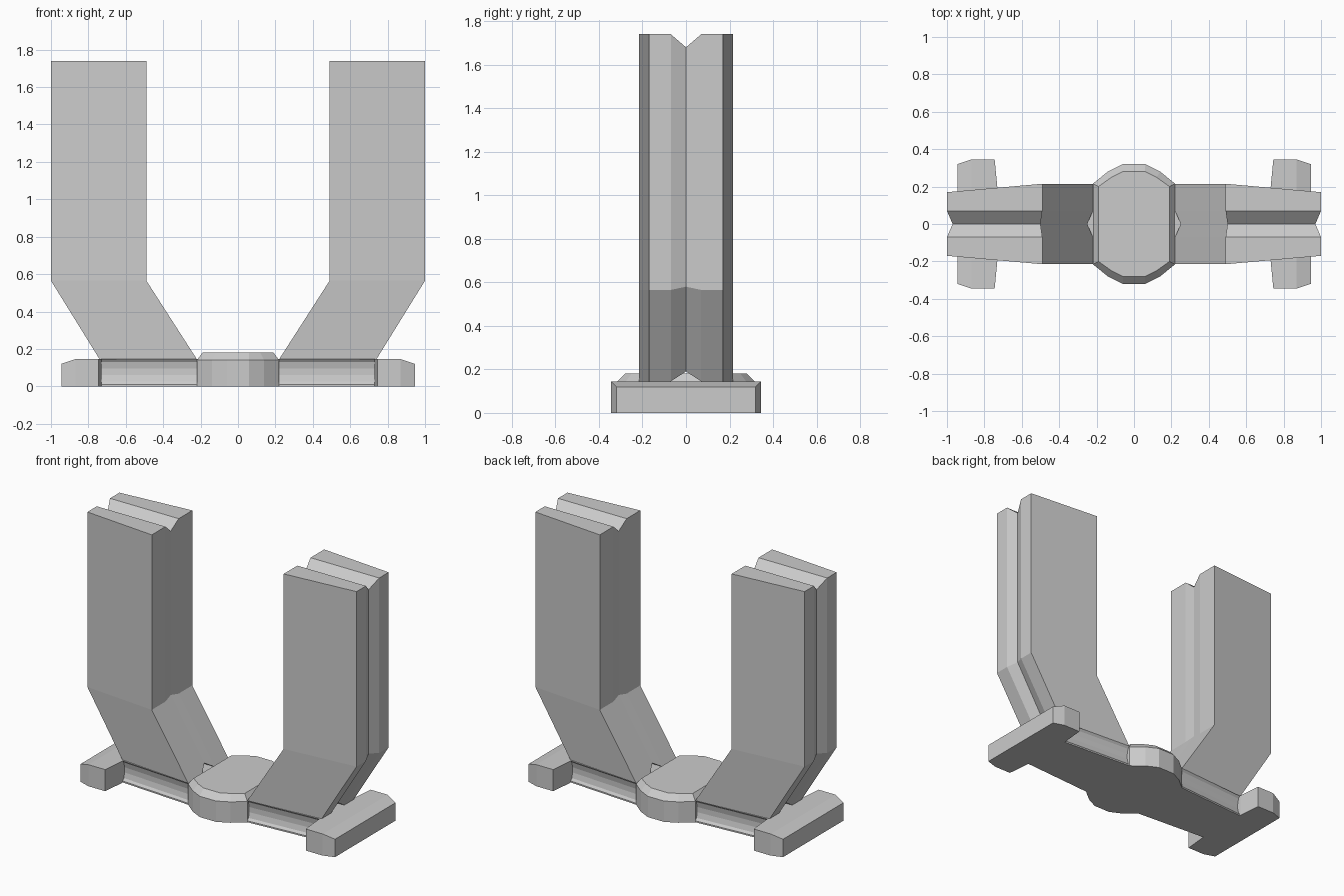
import bpy, bmesh

cube = bpy.data.objects.get("Cube")
if cube:
    bpy.data.objects.remove(cube, do_unlink=True)

grey = bpy.data.materials.new("plain grey")
grey.use_nodes = True
GREY = (0.6, 0.6, 0.6, 1)
grey.diffuse_color = GREY
grey.node_tree.nodes["Principled BSDF"].inputs["Base Color"].default_value = GREY


def loft(name, rings, strip_caps=False):
    """Skin a stack of equal-sized rings and close both ends."""
    bm = bmesh.new()
    loops = [[bm.verts.new(p) for p in ring] for ring in rings]
    n = len(loops[0])
    for a, b in zip(loops, loops[1:]):
        for i in range(n):
            j = (i + 1) % n
            bm.faces.new((a[i], a[j], b[j], b[i]))
    for cap in (loops[0], loops[-1]):
        if strip_caps:
            for i in range(n // 2 - 1):
                bm.faces.new((cap[i], cap[i + 1], cap[n - 2 - i], cap[n - 1 - i]))
        else:
            bm.faces.new(cap)
    bmesh.ops.recalc_face_normals(bm, faces=bm.faces)
    mesh = bpy.data.meshes.new(name)
    bm.to_mesh(mesh)
    bm.free()
    mesh.materials.append(grey)
    obj = bpy.data.objects.new(name, mesh)
    bpy.context.collection.objects.link(obj)
    return obj


def arm_ring(side, inner, outer, inner_mid, outer_mid, z, z_mid, z_groove):
    """Ten-point arm section with grooved inner and outer faces."""
    pts = [(inner, 0.215, z), (inner, 0.07, z), (inner_mid, 0, z_mid),
           (inner, -0.07, z), (inner, -0.215, z),
           (outer, -0.17, z), (outer, -0.07, z), (outer_mid, 0, z_groove),
           (outer, 0.07, z), (outer, 0.17, z)]
    return [(side * x, y, h) for x, y, h in pts]


for side, label in ((1, "left"), (-1, "right")):
    # Bent upright arm, notched along its top and bottom ends
    loft(label + "_arm", [
        arm_ring(side, 0.22, 0.74, 0.25, 0.735, 0.145, 0.19, 0.19),
        arm_ring(side, 0.49, 1.0, 0.50, 0.97, 0.565, 0.58, 0.58),
        arm_ring(side, 0.49, 1.0, 0.50, 0.97, 1.74, 1.68, 1.68),
    ], strip_caps=True)

    # Cross foot with clipped corners and a sloping outer top
    half = [(0.73, 0.19), (0.745, 0.345), (0.87, 0.345), (0.945, 0.32)]
    plan = half + [(x, -y) for x, y in reversed(half)]
    foot = loft(label + "_foot", [
        [(side * x, y, 0) for x, y in plan],
        [(side * x, y, 0.12 if x > 0.9 else 0.145) for x, y in plan],
    ])
    # Split the foot top along its crease
    bm = bmesh.new()
    bm.from_mesh(foot.data)
    bmesh.ops.bisect_plane(bm, geom=bm.verts[:] + bm.edges[:] + bm.faces[:],
                           plane_co=(side * 0.87, 0, 0), plane_no=(1, 0, 0))
    for v in bm.verts:
        if v.co.z > 0.05:
            v.co.z = 0.12 if abs(v.co.x) > 0.9 else 0.145
    bm.to_mesh(foot.data)
    bm.free()

# Connecting bar with hollowed front and back sides
hollow = [(0, 0), (0, 0.01), (0.012, 0.025), (0.02, 0.06),
          (0.02, 0.095), (0.012, 0.13), (0, 0.145)]


def bar_ring(x, width):
    edge = [(x, width - d, z) for d, z in hollow]
    return edge + [(x, -y, z) for x, y, z in reversed(edge)]


loft("base_bar", [bar_ring(-0.74, 0.18), bar_ring(-0.22, 0.215),
                  bar_ring(0.22, 0.215), bar_ring(0.74, 0.18)])

# Faceted central hub with a chamfered top
quarter = [(0.22, 0.215), (0.14, 0.28), (0.06, 0.32)]
top_quarter = [(0.19, 0.2), (0.12, 0.25), (0.06, 0.28)]


def hub_ring(points, z):
    back = points + [(-x, y) for x, y in reversed(points)]
    return [(x, y, z) for x, y in back] + [(-x, -y, z) for x, y in back]


loft("central_hub", [hub_ring(quarter, 0), hub_ring(quarter, 0.14),
                     hub_ring(top_quarter, 0.18)])
